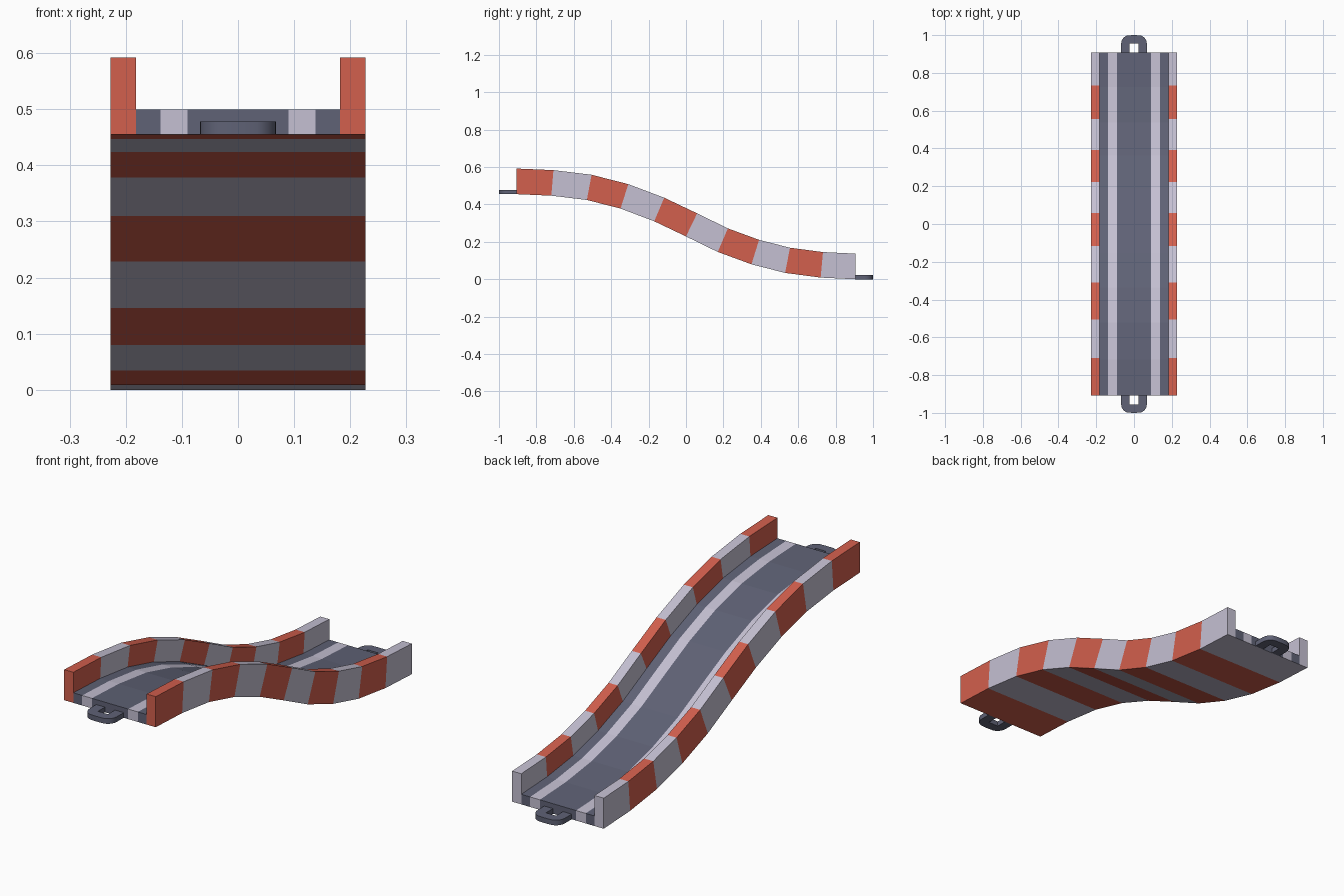
import bpy, bmesh
from math import cos, sin, pi
from mathutils import Vector

cube = bpy.data.objects.get("Cube")
if cube:
    bpy.data.objects.remove(cube, do_unlink=True)


def make_material(name, rgb):
    m = bpy.data.materials.new(name)
    m.use_nodes = True
    color = (*rgb, 1)
    m.diffuse_color = color
    bsdf = m.node_tree.nodes["Principled BSDF"]
    bsdf.inputs["Base Color"].default_value = color
    bsdf.inputs["Roughness"].default_value = 0.8
    return m


RED, WHITE, DARK = range(3)
materials = [make_material("barrier_red", (0.65, 0.115, 0.075)),
             make_material("pale_white", (0.56, 0.53, 0.65)),
             make_material("road_grey", (0.115, 0.122, 0.18))]


def finish(name, bm):
    bmesh.ops.recalc_face_normals(bm, faces=bm.faces)
    mesh = bpy.data.meshes.new(name)
    bm.to_mesh(mesh)
    bm.free()
    for m in materials:
        mesh.materials.append(m)
    obj = bpy.data.objects.new(name, mesh)
    bpy.context.collection.objects.link(obj)
    return obj


# Underside path of the S-shaped slope, as (y, z), with a normal at each point
path = [Vector(p) for p in (
    (-0.907, 0.455), (-0.72, 0.447), (-0.53, 0.424), (-0.35, 0.378),
    (-0.17, 0.31), (0, 0.229), (0.17, 0.146), (0.35, 0.08),
    (0.53, 0.034), (0.72, 0.009), (0.907, 0))]
last = len(path) - 1
normals = []
for i in range(last + 1):
    if i in (0, last):
        normals.append(Vector((0, 1)))
    else:
        t = (path[i + 1] - path[i - 1]).normalized()
        normals.append(Vector((-t.y, t.x)))


def sweep(name, xs, height, color):
    """Closed slab along the path; color(segment, column, side) picks the material."""
    bm = bmesh.new()
    rows = []
    for p, n in zip(path, normals):
        top = p + n * height
        rows.append([[bm.verts.new((x, q.x, q.y)) for x in xs] for q in (p, top)])

    def face(verts, mat):
        bm.faces.new(verts).material_index = mat

    cols = len(xs) - 1
    for i in range(last):
        a, b = rows[i], rows[i + 1]
        for c in range(cols):
            for k, side in enumerate(("bottom", "top")):
                face((a[k][c], a[k][c + 1], b[k][c + 1], b[k][c]), color(i, c, side))
        for c in (0, cols):
            face((a[0][c], b[0][c], b[1][c], a[1][c]), color(i, c, "edge"))
    for i, seg in ((0, 0), (last, last - 1)):
        lo, hi = rows[i]
        for c in range(cols):
            face((lo[c], lo[c + 1], hi[c + 1], hi[c]), color(seg, c, "end"))
    return finish(name, bm)


def banded(segment, column, side):
    return RED if segment % 2 == 0 else WHITE


def road_color(segment, column, side):
    if side == "bottom":
        return banded(segment, column, side)
    return WHITE if side != "edge" and column in (1, 3) else DARK


# Road with two lane lines, and a banded barrier on each side
sweep("road_deck", (-0.182, -0.138, -0.09, 0.09, 0.138, 0.182), 0.045, road_color)
sweep("left_barrier", (0.182, 0.227), 0.137, banded)
sweep("right_barrier", (-0.227, -0.182), 0.137, banded)


def connector(name, sign, z):
    """Flat rounded loop with a square hole, open towards the deck."""
    bm = bmesh.new()
    half, length, radius, hole, depth = 0.068, 0.094, 0.045, 0.025, 0.05
    outer = [(half, 0)]
    for k in range(13):
        a = pi * k / 12
        cx = (half - radius) * (1 if k < 6 else -1 if k > 6 else 0)
        outer.append((cx + radius * cos(a), length - radius + radius * sin(a)))
    outer.append((-half, 0))
    inner = [(-hole, 0), (-hole, depth), (hole, depth), (hole, 0)]
    verts = [bm.verts.new((x, sign * (0.906 + y), z)) for x, y in outer + inner]
    base = bm.faces.new(verts)
    made = bmesh.ops.extrude_face_region(bm, geom=[base])["geom"]
    bmesh.ops.translate(bm, vec=(0, 0, 0.023),
                        verts=[v for v in made if isinstance(v, bmesh.types.BMVert)])
    for f in bm.faces:
        f.material_index = DARK
    obj = finish(name, bm)
    bpy.ops.object.select_all(action="DESELECT")
    obj.select_set(True)
    bpy.context.view_layer.objects.active = obj
    bpy.ops.object.shade_smooth_by_angle()


connector("front_connector", -1, 0.455)
connector("back_connector", 1, 0)
